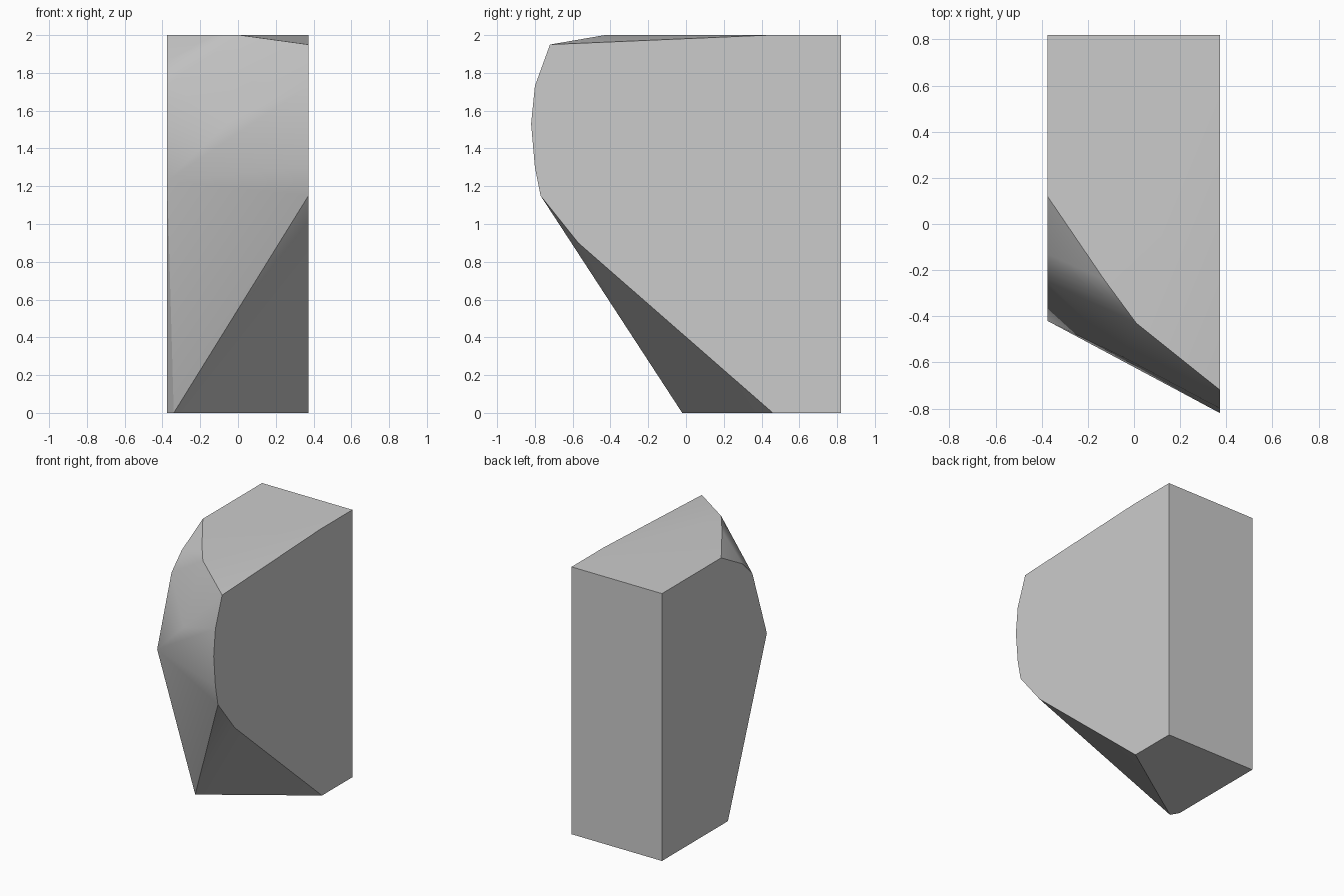
import bpy
import bmesh
import math

# Remove the default cube only
default_cube = bpy.data.objects.get("Cube")
if default_cube:
    bpy.data.objects.remove(default_cube, do_unlink=True)

LEFT, RIGHT, BACK, TOP = 0.373, -0.375, 0.82, 2.0


def make_material(name, colour):
    material = bpy.data.materials.new(name)
    material.use_nodes = True
    material.diffuse_color = colour
    shader = material.node_tree.nodes["Principled BSDF"]
    shader.inputs["Base Color"].default_value = colour
    return material


def side_profile(x, outline):
    """Place a (y, z) outline on a flat side of the stone."""
    return [(x, y, z) for y, z in outline]


def make_stone(name, points, material):
    """Wrap the outlines in a convex skin and merge its flat faces."""
    bm = bmesh.new()
    for point in points:
        bm.verts.new(point)
    hull = bmesh.ops.convex_hull(bm, input=bm.verts[:])
    unused = {v for v in hull["geom_interior"] + hull["geom_unused"]
              if isinstance(v, bmesh.types.BMVert)}
    bmesh.ops.delete(bm, geom=list(unused), context="VERTS")
    bmesh.ops.dissolve_limit(bm, angle_limit=math.radians(0.5),
                             verts=bm.verts[:], edges=bm.edges[:])
    bmesh.ops.recalc_face_normals(bm, faces=bm.faces[:])
    mesh = bpy.data.meshes.new(name)
    bm.to_mesh(mesh)
    bm.free()
    mesh.materials.append(material)
    stone = bpy.data.objects.new(name, mesh)
    bpy.context.collection.objects.link(stone)
    return stone


# Tall left side with its bulging front edge and undercut foot
left_side = side_profile(LEFT, [
    (BACK, 0), (BACK, TOP), (0.44, TOP), (-0.72, 1.95), (-0.8, 1.73),
    (-0.82, 1.53), (-0.8, 1.3), (-0.77, 1.15), (-0.57, 0.9), (0.46, 0)])

# Shallower right side
right_side = side_profile(RIGHT, [
    (BACK, 0), (BACK, TOP), (0.12, TOP), (-0.13, 1.86),
    (-0.25, 1.74), (-0.42, 1.23), (0.04, 0)])

# Corners of the top rim, the front bulge and the foot
inner_corners = [(0.01, -0.43, TOP), (-0.13, -0.24, TOP),
                 (-0.05, -0.575, 1.54), (-0.34, -0.02, 0)]

grey = make_material("stone grey", (0.6, 0.6, 0.6, 1))
stone = make_stone("stone_block", left_side + right_side + inner_corners, grey)

# Soft shading across the rounded front, crisp edges elsewhere
bpy.ops.object.select_all(action="DESELECT")
stone.select_set(True)
bpy.context.view_layer.objects.active = stone
bpy.ops.object.shade_smooth_by_angle(angle=math.radians(30))
weighted = stone.modifiers.new("weighted normals", "WEIGHTED_NORMAL")
weighted.keep_sharp = True
